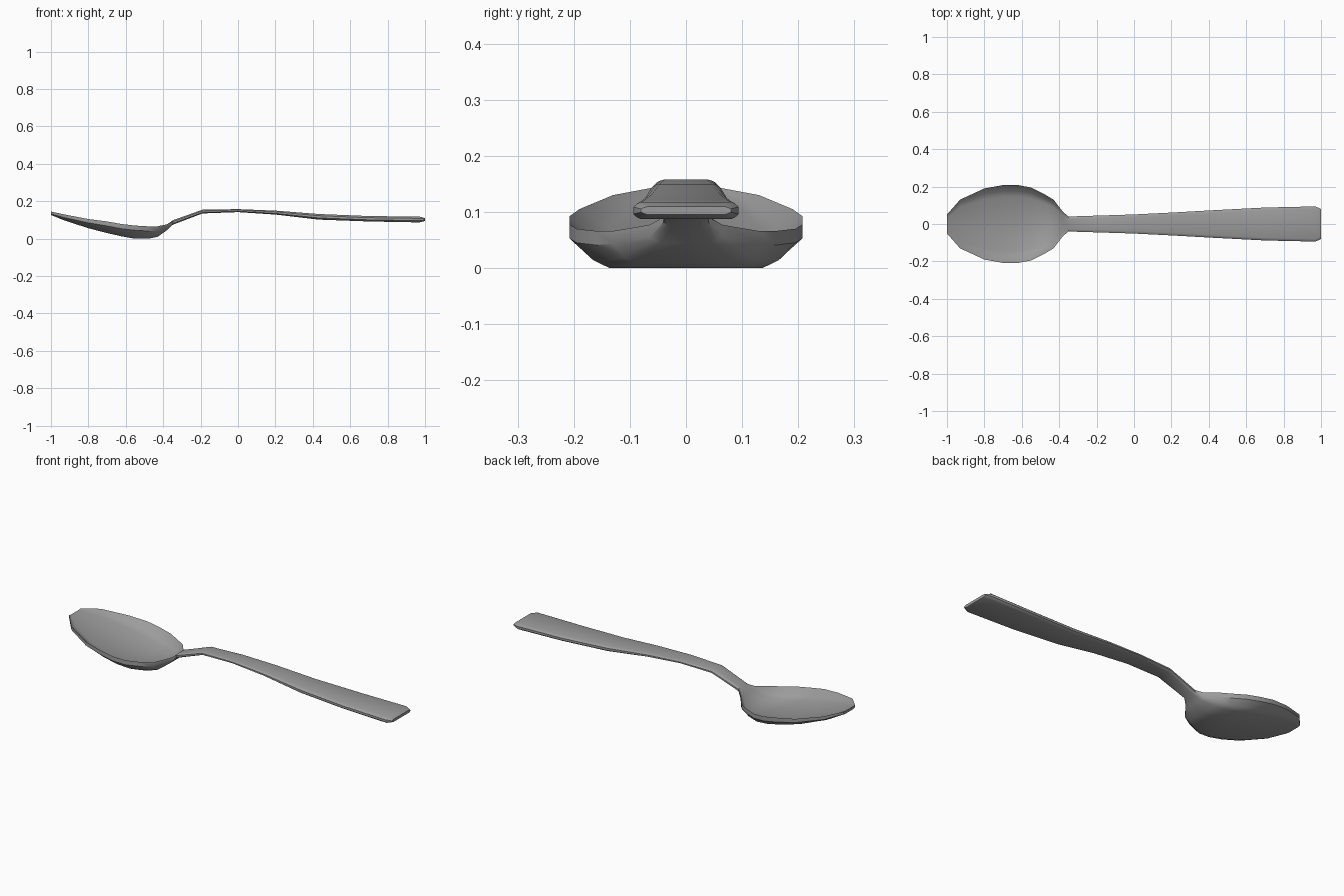
import bpy, bmesh, math

cube = bpy.data.objects.get("Cube")
if cube:
    bpy.data.objects.remove(cube, do_unlink=True)


def make_material(name, value):
    mat = bpy.data.materials.new(name)
    mat.use_nodes = True
    colour = (value, value, value, 1)
    mat.diffuse_color = colour
    mat.node_tree.nodes["Principled BSDF"].inputs["Base Color"].default_value = colour
    return mat


def half_surface(width, flat, edge_z, floor_z):
    """Points from the edge at +y across the floor to the edge at -y."""
    bend = (1 + flat) / 2
    side = [(width, edge_z),
            (width * bend, floor_z + 0.32 * (edge_z - floor_z)),
            (width * flat, floor_z)]
    return side + [(0, floor_z)] + [(-y, z) for y, z in reversed(side)]


def section(x, width, flat, rim_top, rim_bottom, floor_top, floor_bottom):
    upper = half_surface(width, flat, rim_top, floor_top)
    lower = half_surface(width, flat, rim_bottom, floor_bottom)
    return [(x, y, z) for y, z in upper + lower[::-1]]


def loft(name, rings, mat):
    bm = bmesh.new()
    loops = [[bm.verts.new(p) for p in ring] for ring in rings]
    for a, b in zip(loops, loops[1:]):
        for i in range(len(a)):
            j = (i + 1) % len(a)
            bm.faces.new((a[i], a[j], b[j], b[i]))
    bm.faces.new(loops[0])
    bm.faces.new(loops[-1])
    bmesh.ops.recalc_face_normals(bm, faces=bm.faces)
    mesh = bpy.data.meshes.new(name)
    bm.to_mesh(mesh)
    bm.free()
    mesh.materials.append(mat)
    obj = bpy.data.objects.new(name, mesh)
    bpy.context.collection.objects.link(obj)
    bpy.ops.object.select_all(action='DESELECT')
    obj.select_set(True)
    bpy.context.view_layer.objects.active = obj
    bpy.ops.object.shade_smooth_by_angle(angle=math.radians(32))
    return obj


# Bowl stations: x, half width, rim top, rim bottom, floor top, floor bottom
bowl = [
    (-1, .05, .145, .132, .142, .127),
    (-.93, .13, .13, .113, .113, .098),
    (-.8, .19, .105, .085, .072, .056),
    (-.7, .208, .092, .068, .047, .03),
    (-.62, .208, .078, .053, .03, .012),
    (-.55, .195, .07, .045, .019, 0),
    (-.48, .16, .066, .041, .018, 0),
    (-.43, .13, .066, .043, .03, .01),
    (-.38, .065, .077, .056, .063, .045),
]

# Handle stations: x, half width, top, bottom
handle = [
    (-.35, .04, .098, .074),
    (-.19, .045, .155, .135),
    (0, .051, .158, .142),
    (.2, .061, .15, .129),
    (.43, .074, .132, .102),
    (.7, .088, .121, .092),
    (.97, .094, .118, .087),
    (1, .08, .11, .095),
]

rings = [section(x, w, .7, *heights) for x, w, *heights in bowl]
for x, w, top, bottom in handle:
    bevel = .3 * (top - bottom)
    rings.append(section(x, w, 1 - .014 / w, top - bevel, bottom + bevel, top, bottom))

loft("spoon_body", rings, make_material("steel grey", .33))
